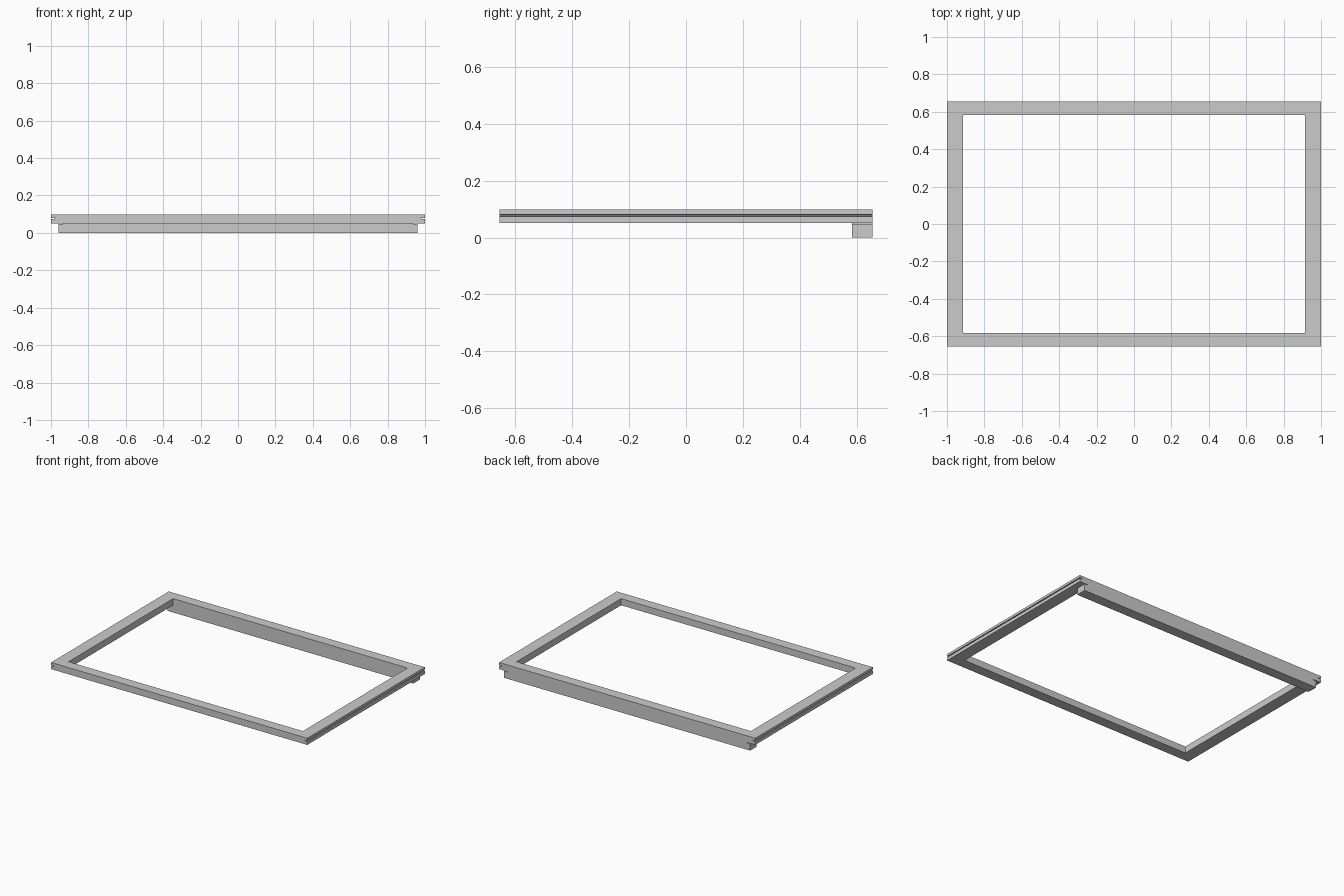
import bpy, bmesh

if "Cube" in bpy.data.objects:
    bpy.data.objects.remove(bpy.data.objects["Cube"])

HX, HY = 1.0, 0.656          # outer half sizes
IX, IY = 0.915, 0.583        # opening half sizes
Z0, Z1 = 0.051, 0.098        # frame bottom and top


def finish(name, bm):
    bmesh.ops.recalc_face_normals(bm, faces=bm.faces[:])
    mesh = bpy.data.meshes.new(name)
    bm.to_mesh(mesh)
    bm.free()
    obj = bpy.data.objects.new(name, mesh)
    bpy.context.collection.objects.link(obj)
    return obj


def ring_loft(name, rings):
    """Closed loft through rectangular rings given as (half x, half y, z)."""
    bm = bmesh.new()
    loops = [[bm.verts.new((sx * x, sy * y, z))
              for sx, sy in ((-1, -1), (1, -1), (1, 1), (-1, 1))]
             for x, y, z in rings]
    for a, b in zip(loops, loops[1:] + loops[:1]):
        for i in range(4):
            j = (i + 1) % 4
            bm.faces.new((a[i], a[j], b[j], b[i]))
    return finish(name, bm)


def extrude_y(name, half_profile, y0, y1):
    """Mirror an x-z half profile across x = 0 and extrude it along y."""
    pts = half_profile + [(-x, z) for x, z in reversed(half_profile)]
    bm = bmesh.new()
    face = bm.faces.new([bm.verts.new((x, y0, z)) for x, z in pts])
    res = bmesh.ops.extrude_face_region(bm, geom=[face])
    moved = [v for v in res["geom"] if isinstance(v, bmesh.types.BMVert)]
    bmesh.ops.translate(bm, verts=moved, vec=(0, y1 - y0, 0))
    return finish(name, bm)


# Rectangular frame with a narrow tapered groove along both short sides
ring_loft("frame", [
    (HX, HY, Z0),
    (HX, HY, 0.074),
    (HX - 0.023, HY, 0.076),
    (HX - 0.023, HY, 0.079),
    (HX, HY, 0.081),
    (HX, HY, Z1),
    (IX, IY, Z1),
    (IX, IY, Z0),
])

# Lower bar under the back rail, with a thin slot at each end below the frame
extrude_y("back_bar", [
    (0.96, 0.0),
    (0.96, 0.047),
    (0.935, 0.047),
    (0.935, Z0),
], IY, HY)
